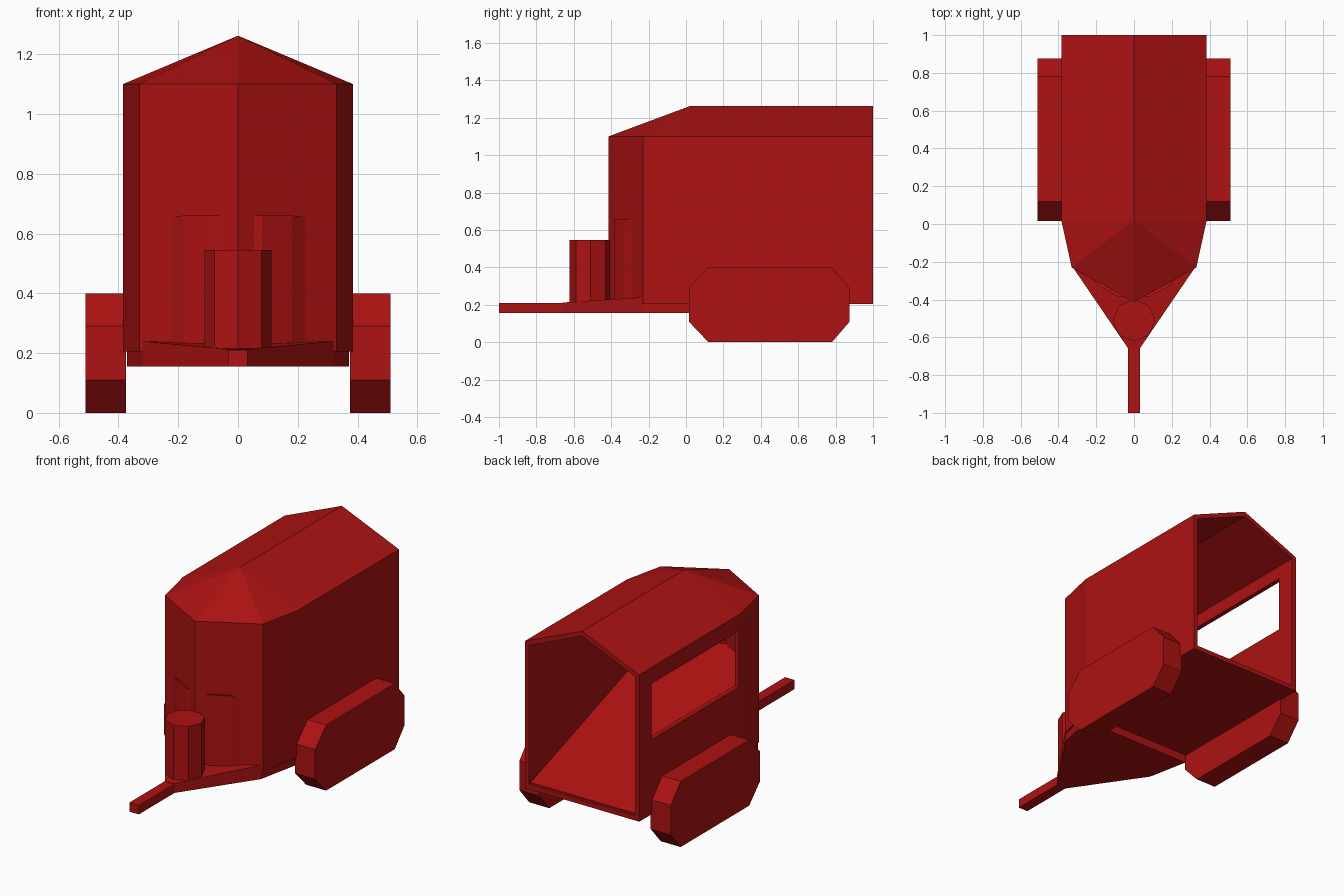
import bpy, bmesh
from mathutils import Vector

cube = bpy.data.objects.get("Cube")
if cube:
    bpy.data.objects.remove(cube, do_unlink=True)

RED = (0.42, 0.006, 0.006, 1)
red = bpy.data.materials.new("trailer red")
red.use_nodes = True
red.diffuse_color = RED
red.node_tree.nodes["Principled BSDF"].inputs["Base Color"].default_value = RED


def finish(name, bm):
    bmesh.ops.recalc_face_normals(bm, faces=bm.faces[:])
    mesh = bpy.data.meshes.new(name)
    bm.to_mesh(mesh)
    bm.free()
    mesh.materials.append(red)
    obj = bpy.data.objects.new(name, mesh)
    bpy.context.collection.objects.link(obj)
    return obj


def prism(name, lower, upper):
    """Join two matching outlines with side faces and caps."""
    bm = bmesh.new()
    a = [bm.verts.new(p) for p in lower]
    b = [bm.verts.new(p) for p in upper]
    bm.faces.new(a)
    bm.faces.new(b)
    for i in range(len(a)):
        j = (i + 1) % len(a)
        bm.faces.new((a[i], a[j], b[j], b[i]))
    return finish(name, bm)


def mirrored(half):
    """Close a half outline, listed back to front on +x, across x = 0."""
    return half + [(-x, y) for x, y in reversed(half) if x > 0]


# Body shell: pointed plan, gabled roof with a faceted front, open back
FLOOR, EAVE, RIDGE = 0.205, 1.10, 1.262
plan = mirrored([(0.385, 1), (0.385, 0.02), (0.33, -0.23), (0, -0.415)])
bm = bmesh.new()
low = [bm.verts.new((x, y, FLOOR)) for x, y in plan]
high = [bm.verts.new((x, y, EAVE)) for x, y in plan]
apex = bm.verts.new((0, 0.02, RIDGE))
ridge_back = bm.verts.new((0, 1, RIDGE))
bm.faces.new(low)
for i in range(len(plan) - 1):
    bm.faces.new((low[i], low[i + 1], high[i + 1], high[i]))
for i in range(1, len(plan) - 2):
    bm.faces.new((high[i], high[i + 1], apex))
bm.faces.new((high[0], high[1], apex, ridge_back))
bm.faces.new((high[-2], high[-1], ridge_back, apex))

# Serving window cut in one side wall
wall = [f for f in bm.faces if f.calc_center_median().x < -0.384]
for co, no in (((0, 0.88, 0), (0, 1, 0)), ((0, 0.04, 0), (0, 1, 0)),
               ((0, 0, 0.66), (0, 0, 1)), ((0, 0, 1.0), (0, 0, 1))):
    wall = [f for f in bm.faces if f.calc_center_median().x < -0.384]
    geom = set(wall)
    for f in wall:
        geom.update(f.edges, f.verts)
    bmesh.ops.bisect_plane(bm, geom=list(geom), plane_co=Vector(co), plane_no=Vector(no))
opening = [f for f in bm.faces if f.calc_center_median().x < -0.384
           and 0.1 < f.calc_center_median().y < 0.8
           and 0.7 < f.calc_center_median().z < 0.95]
bmesh.ops.delete(bm, geom=opening, context='FACES')
body = finish("body_shell", bm)
solid = body.modifiers.new("wall thickness", 'SOLIDIFY')
solid.thickness = 0.028
solid.offset = -1
solid.use_even_offset = True

# Sloping interior floor whose front corners show through the nose
inner = mirrored([(0.36, 0.985), (0.36, 0.02), (0.31, -0.21), (0.18, -0.33), (0.08, -0.385)])
prism("inner_ramp", [(x, y, 0.21) for x, y in inner],
      [(x, y, min(0.66, 0.235 + 0.345 * (1 - y))) for x, y in inner])

# Front frame with sloping deck, and the frame under the body
deck = mirrored([(0.32, -0.235), (0.03, -0.66)])
prism("front_deck", [(x, y, 0.155) for x, y in deck],
      [(x, y, 0.24 if y > -0.5 else 0.212) for x, y in deck])
under = mirrored([(0.372, 0.02), (0.32, -0.235)])
prism("under_frame", [(x, y, 0.155) for x, y in under], [(x, y, 0.21) for x, y in under])

# Hitch bar
bar = mirrored([(0.032, -0.65), (0.032, -1)])
prism("hitch_bar", [(x, y, 0.155) for x, y in bar], [(x, y, 0.21) for x, y in bar])

# Gas bottle
bm = bmesh.new()
bmesh.ops.create_cone(bm, cap_ends=True, segments=8, radius1=0.112, radius2=0.112, depth=0.335)
bmesh.ops.translate(bm, verts=bm.verts[:], vec=(0, -0.51, 0.378))
finish("gas_bottle", bm)

# Wheel housings
profile = [(0.12, 0), (0.78, 0), (0.875, 0.11), (0.875, 0.29),
           (0.78, 0.4), (0.12, 0.4), (0.015, 0.29), (0.015, 0.11)]
for side, name in ((1, "left"), (-1, "right")):
    prism(name + "_wheel_housing", [(side * 0.375, y, z) for y, z in profile],
          [(side * 0.51, y, z) for y, z in profile])
